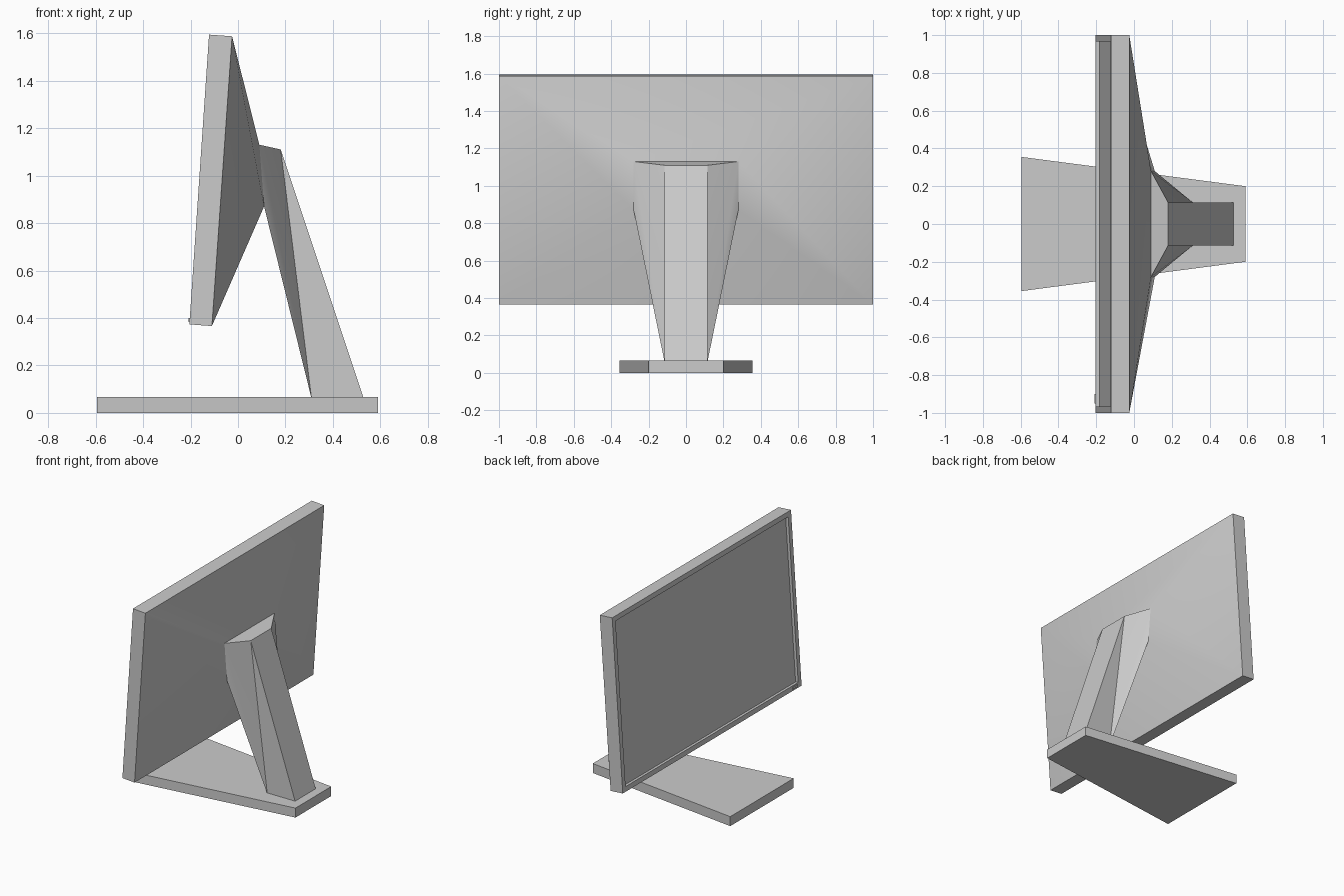
import bpy
import bmesh
import math

cube = bpy.data.objects.get("Cube")
if cube:
    bpy.data.objects.remove(cube, do_unlink=True)

# Single plain grey finish
grey = bpy.data.materials.new("plain_grey")
grey.use_nodes = True
colour = (0.6, 0.6, 0.6, 1)
grey.diffuse_color = colour
grey.node_tree.nodes["Principled BSDF"].inputs["Base Color"].default_value = colour


def row(bm, points):
    """Ring of vertices from (x, y, z) points."""
    return [bm.verts.new(p) for p in points]


def rect(low, high, half_low, half_high):
    """Four corners across y, from a low and a high (x, z) point."""
    return [(low[0], -half_low, low[1]), (low[0], half_low, low[1]),
            (high[0], half_high, high[1]), (high[0], -half_high, high[1])]


def bridge(bm, a, b):
    for i in range(len(a)):
        j = (i + 1) % len(a)
        bm.faces.new((a[i], a[j], b[j], b[i]))


def finish(name, bm, angle=30):
    bmesh.ops.recalc_face_normals(bm, faces=bm.faces[:])
    mesh = bpy.data.meshes.new(name)
    bm.to_mesh(mesh)
    bm.free()
    mesh.materials.append(grey)
    obj = bpy.data.objects.new(name, mesh)
    bpy.context.collection.objects.link(obj)
    bpy.ops.object.select_all(action="DESELECT")
    obj.select_set(True)
    bpy.context.view_layer.objects.active = obj
    bpy.ops.object.shade_smooth_by_angle(angle=math.radians(angle))
    return obj


# Key points in (x, z) and half widths shared by the housing and the stand
NECK_TOP, NECK_LOW, NECK_HALF = (0.09, 1.13), (0.11, 0.87), 0.28
POST_HALF = 0.115

# Tilted display housing with a tapering back and recessed screen
bm = bmesh.new()
front = row(bm, rect((-0.205, 0.373), (-0.122, 1.594), 1, 1))
rim = row(bm, rect((-0.11, 0.366), (-0.025, 1.587), 1, 1))
neck = row(bm, rect(NECK_LOW, NECK_TOP, NECK_HALF, NECK_HALF))
bridge(bm, front, rim)
bridge(bm, rim, neck)
bm.faces.new(neck)
screen = bm.faces.new(front)
bmesh.ops.recalc_face_normals(bm, faces=bm.faces[:])
bmesh.ops.inset_region(bm, faces=[screen], thickness=0.035, use_even_offset=True)
bmesh.ops.inset_region(bm, faces=[screen], thickness=0.0002, depth=-0.02)
finish("display_housing", bm)

# Leaning stand: wide at the housing, narrowing to the post
bm = bmesh.new()
side_points = [(*NECK_TOP, NECK_HALF), (*NECK_LOW, NECK_HALF),
               (0.31, 0.06, POST_HALF), (0.53, 0.06, POST_HALF),
               (0.18, 1.11, POST_HALF)]
sides = [row(bm, [(x, s * half, z) for x, z, half in side_points]) for s in (-1, 1)]
bridge(bm, *sides)
for top, low, foot, heel, crest in sides:
    bm.faces.new((top, low, foot))
    bm.faces.new((top, foot, crest))
    bm.faces.new((crest, foot, heel))
finish("stand", bm)

# Flat tapered base
bm = bmesh.new()
rings = [row(bm, rect((-0.595, z), (0.59, z), 0.355, 0.2)) for z in (0, 0.067)]
bridge(bm, *rings)
for ring in rings:
    bm.faces.new(ring)
finish("base", bm)

# Small power button on the lower bezel
bm = bmesh.new()
bmesh.ops.create_cube(bm, size=1)
bmesh.ops.scale(bm, verts=bm.verts, vec=(0.009, 0.05, 0.014))
button = finish("power_button", bm)
button.location = (-0.205, -0.925, 0.392)
button.rotation_euler.y = math.radians(4)
